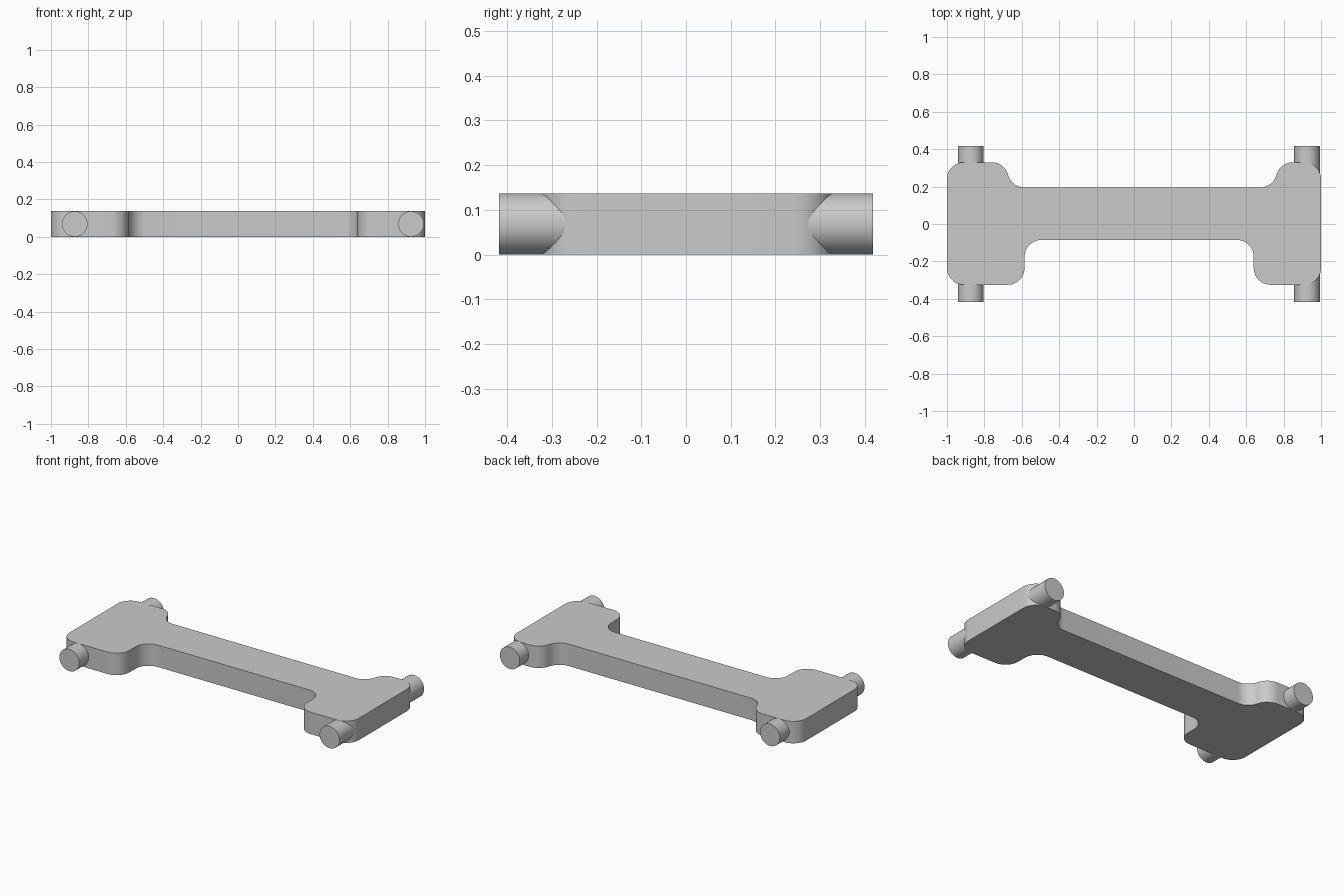
import bpy, bmesh, math
from mathutils import Vector

cube = bpy.data.objects.get("Cube")
if cube:
    bpy.data.objects.remove(cube, do_unlink=True)

HEIGHT = 0.137
RADIUS = 0.09
STEPS = 10

grey = bpy.data.materials.new("plain grey")
grey.use_nodes = True
colour = (0.59, 0.59, 0.59, 1)
grey.diffuse_color = colour
grey.node_tree.nodes["Principled BSDF"].inputs["Base Color"].default_value = colour


def finish(obj):
    obj.data.materials.append(grey)
    bpy.ops.object.select_all(action="DESELECT")
    obj.select_set(True)
    bpy.context.view_layer.objects.active = obj
    bpy.ops.object.shade_smooth_by_angle(angle=math.radians(30))


def rounded(corners, radius):
    """Replace every corner of a closed outline with an arc."""
    points = []
    for i, (x, y) in enumerate(corners):
        p = Vector((x, y, 0))
        a = (Vector((*corners[i - 1], 0)) - p).normalized()
        b = (Vector((*corners[(i + 1) % len(corners)], 0)) - p).normalized()
        half = a.angle(b) / 2
        centre = p + (a + b).normalized() * radius / math.sin(half)
        reach = radius / math.tan(half)
        start = (p + a * reach - centre).normalized()
        end = (p + b * reach - centre).normalized()
        points += [centre + radius * start.slerp(end, k / STEPS)
                   for k in range(STEPS + 1)]
    return points


# Plate: two end pads joined by a narrower bar
outline = [(-1, -0.325), (-0.585, -0.325), (-0.585, -0.085), (0.64, -0.085),
           (0.64, -0.325), (1, -0.325), (1, 0.33), (0.783, 0.33),
           (0.741, 0.195), (-0.652, 0.195), (-0.694, 0.33), (-1, 0.33)]
bm = bmesh.new()
face = bm.faces.new([bm.verts.new(p) for p in rounded(outline, RADIUS)])
top = bmesh.ops.extrude_face_region(bm, geom=[face])["geom"]
bmesh.ops.translate(bm, vec=(0, 0, HEIGHT),
                    verts=[v for v in top if isinstance(v, bmesh.types.BMVert)])
bmesh.ops.recalc_face_normals(bm, faces=bm.faces)
mesh = bpy.data.meshes.new("plate")
bm.to_mesh(mesh)
bm.free()
plate = bpy.data.objects.new("plate", mesh)
bpy.context.collection.objects.link(plate)
finish(plate)

# Round pegs sticking out of the front and back of each pad
for side, x in (("right", -0.873), ("left", 0.925)):
    for end, sign in (("front", -1), ("back", 1)):
        inner, outer = 0.25, 0.418
        bpy.ops.mesh.primitive_cylinder_add(
            vertices=48, radius=HEIGHT / 2, depth=outer - inner,
            location=(x, sign * (inner + outer) / 2, HEIGHT / 2),
            rotation=(math.pi / 2, 0, 0))
        peg = bpy.context.object
        peg.name = f"{end}_{side}_peg"
        finish(peg)
